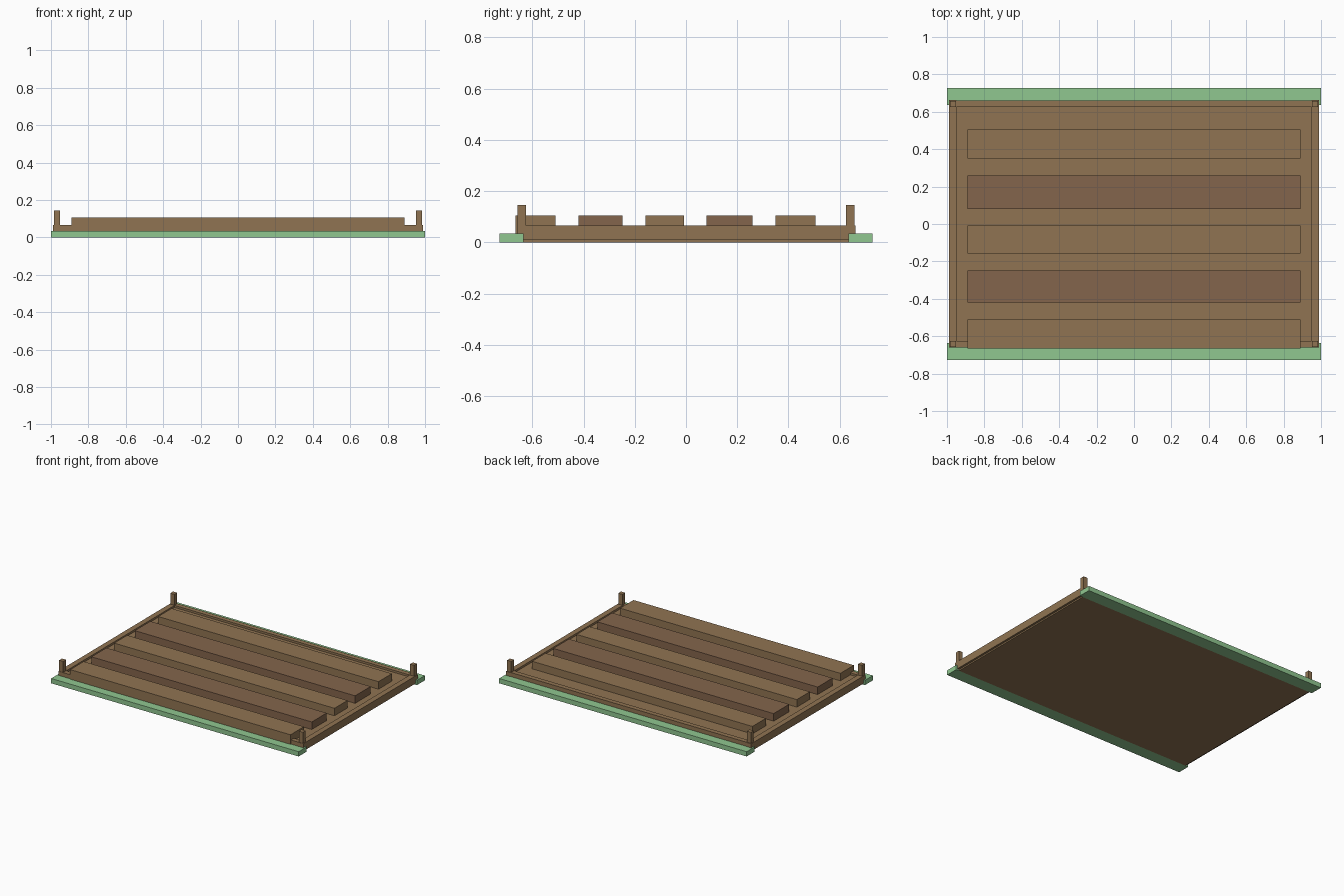
import bpy, bmesh
from mathutils import Vector

if "Cube" in bpy.data.objects:
    bpy.data.objects.remove(bpy.data.objects["Cube"])


def material(name, rgb):
    m = bpy.data.materials.new(name)
    m.diffuse_color = (*rgb, 1)
    m.use_nodes = True
    m.node_tree.nodes["Principled BSDF"].inputs["Base Color"].default_value = m.diffuse_color
    return m


SOIL = material("soil_brown", (0.28, 0.175, 0.085))
DARK = material("dark_soil", (0.23, 0.13, 0.072))
GRASS = material("grass_green", (0.28, 0.57, 0.28))


def box(name, x, y, z, mat):
    """Flat-faced block given by its (min, max) range on each axis."""
    bm = bmesh.new()
    bmesh.ops.create_cube(bm, size=1)
    for v in bm.verts:
        v.co = Vector([r[0] if c < 0 else r[1] for c, r in zip(v.co, (x, y, z))])
    mesh = bpy.data.meshes.new(name)
    bm.to_mesh(mesh)
    bm.free()
    mesh.materials.append(mat)
    ob = bpy.data.objects.new(name, mesh)
    bpy.context.collection.objects.link(ob)
    return ob


def span(side, a, b):
    return tuple(sorted((side * a, side * b)))


# Soil bed
box("soil_bed", (-0.975, 0.975), (-0.635, 0.635), (0, 0.05), SOIL)

# Grass borders, edge rails and corner posts
for s, end in ((-1, "front"), (1, "back")):
    box(end + "_grass_border", (-1, 1), span(s, 0.635, 0.728), (0, 0.035), GRASS)
    box(end + "_rail", (-0.95, 0.95), span(s, 0.625, 0.66), (0.01, 0.065), SOIL)
    for t, side in ((-1, "left"), (1, "right")):
        box(f"{end}_{side}_post", span(t, 0.952, 0.985), span(s, 0.625, 0.657),
            (0.01, 0.145), SOIL)
for t, side in ((-1, "left"), (1, "right")):
    box(side + "_rail", span(t, 0.95, 0.99), (-0.66, 0.662), (0.01, 0.065), SOIL)

# Raised planting ridges, alternating light and dark
for i, (y0, y1) in enumerate([(-0.665, -0.51), (-0.42, -0.248), (-0.158, -0.008),
                              (0.08, 0.26), (0.35, 0.505)]):
    box(f"ridge_{i + 1}", (-0.89, 0.89), (y0, y1), (0.03, 0.105), DARK if i % 2 else SOIL)
